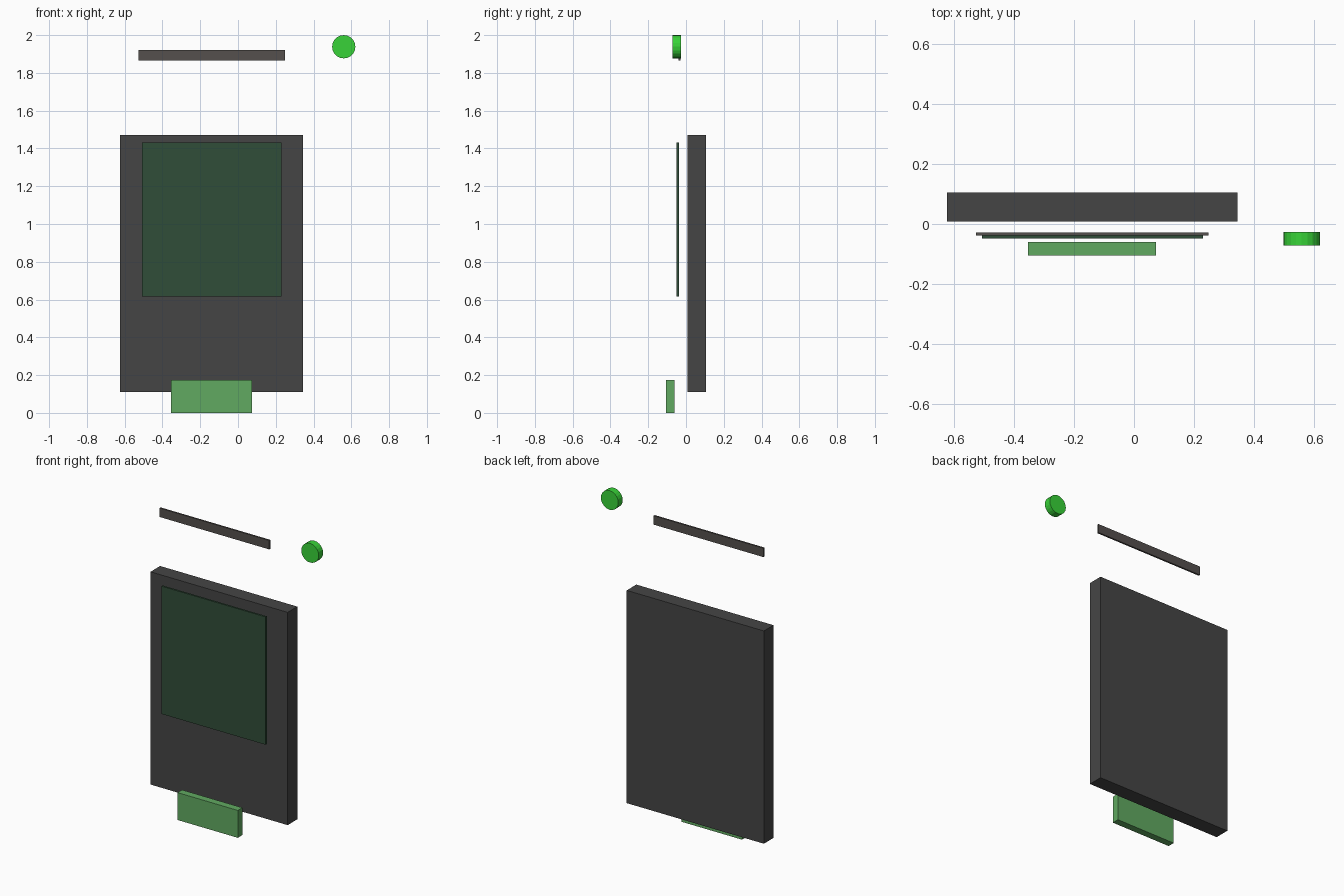
import bpy
import math

if "Cube" in bpy.data.objects:
    bpy.data.objects.remove(bpy.data.objects["Cube"])


def paint(obj, name, color):
    mat = bpy.data.materials.new(name)
    mat.diffuse_color = (*color, 1.0)
    mat.use_nodes = True
    mat.node_tree.nodes["Principled BSDF"].inputs["Base Color"].default_value = mat.diffuse_color
    obj.data.materials.append(mat)


def box(name, x, y, z, color):
    """Box from its (min, max) range on each axis."""
    bpy.ops.mesh.primitive_cube_add(
        size=1, location=[(lo + hi) / 2 for lo, hi in (x, y, z)])
    obj = bpy.context.object
    obj.name = name
    obj.scale = [hi - lo for lo, hi in (x, y, z)]
    bpy.ops.object.transform_apply(location=False, rotation=False, scale=True)
    paint(obj, name + "_color", color)
    return obj


# Main slab
box("back_panel", (-0.625, 0.345), (0.009, 0.106), (0.11, 1.47),
    (0.06, 0.06, 0.06))

# Thin dark green screen floating in front of the slab
box("screen", (-0.508, 0.23), (-0.049, -0.037), (0.615, 1.432),
    (0.03, 0.075, 0.04))

# Narrow strip above the slab
box("top_strip", (-0.527, 0.248), (-0.039, -0.028), (1.865, 1.922),
    (0.09, 0.08, 0.075))

# Green block at the bottom
box("bottom_block", (-0.354, 0.073), (-0.106, -0.06), (0.0, 0.175),
    (0.12, 0.40, 0.12))

# Round indicator light facing the front
bpy.ops.mesh.primitive_cylinder_add(
    vertices=20, radius=0.0615, depth=0.045,
    location=(0.56, -0.05, 1.9385), rotation=(math.pi / 2, 0, 0))
light = bpy.context.object
light.name = "indicator_light"
paint(light, "indicator_green", (0.04, 0.65, 0.04))
